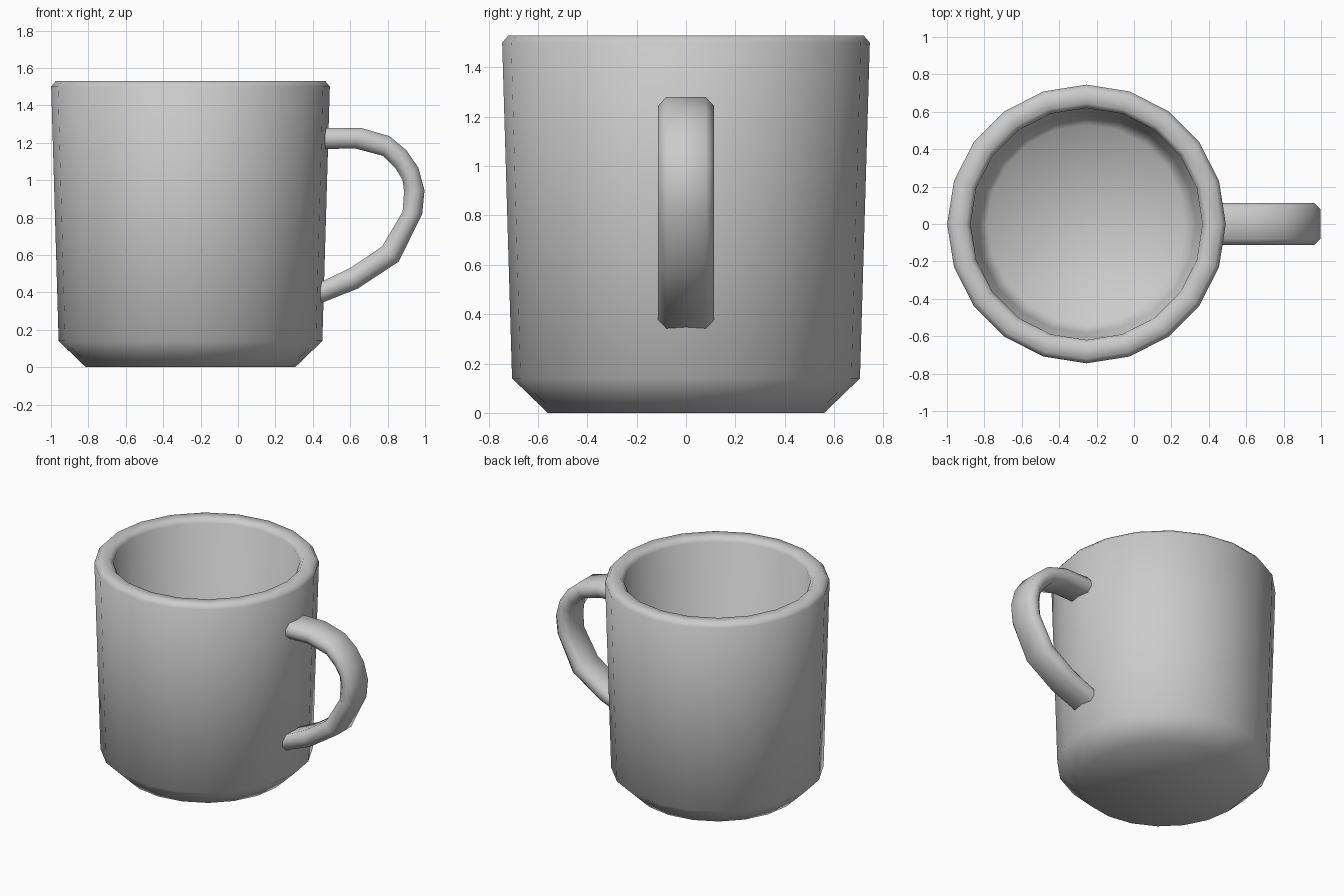
import bpy, bmesh
from math import sin, cos, pi
from mathutils import Vector

if "Cube" in bpy.data.objects:
    bpy.data.objects.remove(bpy.data.objects["Cube"])

CX = -0.254   # axis of the cup
SIDES = 20


def loft(name, rings, cap):
    """Skin a list of closed rings with quads, optionally capping both ends."""
    bm = bmesh.new()
    loops = [[bm.verts.new(p) for p in ring] for ring in rings]
    n = len(rings[0])
    for a, b in zip(loops, loops[1:]):
        for i in range(n):
            j = (i + 1) % n
            bm.faces.new((a[i], a[j], b[j], b[i]))
    if cap:
        bm.faces.new(loops[0])
        bm.faces.new(loops[-1])
    bmesh.ops.recalc_face_normals(bm, faces=bm.faces)
    mesh = bpy.data.meshes.new(name)
    bm.to_mesh(mesh)
    bm.free()
    for poly in mesh.polygons:
        poly.use_smooth = True
    obj = bpy.data.objects.new(name, mesh)
    bpy.context.collection.objects.link(obj)
    return obj


# Cup: outside wall, rim, inside wall and floor as one (radius, z) profile
profile = [(0.56, 0), (0.705, 0.14), (0.745, 1.50), (0.72, 1.53),
           (0.645, 1.53), (0.62, 1.50), (0.585, 0.20), (0.53, 0.13)]
loft("cup_body",
     [[(CX + r * cos(2 * pi * i / SIDES), r * sin(2 * pi * i / SIDES), z)
       for i in range(SIDES)] for r, z in profile], True)

# Handle: (outer, inner) edge points in the XZ plane, ends sunk into the wall
stations = [((0.43, 1.28), (0.43, 1.165)), ((0.655, 1.28), (0.625, 1.17)),
            ((0.81, 1.235), (0.775, 1.13)), ((0.90, 1.16), (0.845, 1.06)),
            ((0.965, 1.065), (0.88, 1.00)), ((0.997, 0.945), (0.888, 0.94)),
            ((0.985, 0.82), (0.88, 0.83)), ((0.86, 0.565), (0.77, 0.645)),
            ((0.64, 0.42), (0.60, 0.53)), ((0.40, 0.325), (0.40, 0.435))]
# Bevelled-rectangle section: (half width in y, fraction from outer to inner)
half = [(0.08, 0), (0.113, 0.32), (0.113, 0.68), (0.08, 1)]
section = half + [(-y, t) for y, t in reversed(half)]
rings = []
for o, i in stations:
    outer, inner = Vector((o[0], 0, o[1])), Vector((i[0], 0, i[1]))
    rings.append([outer.lerp(inner, t) + Vector((0, y, 0)) for y, t in section])
loft("handle", rings, False)
